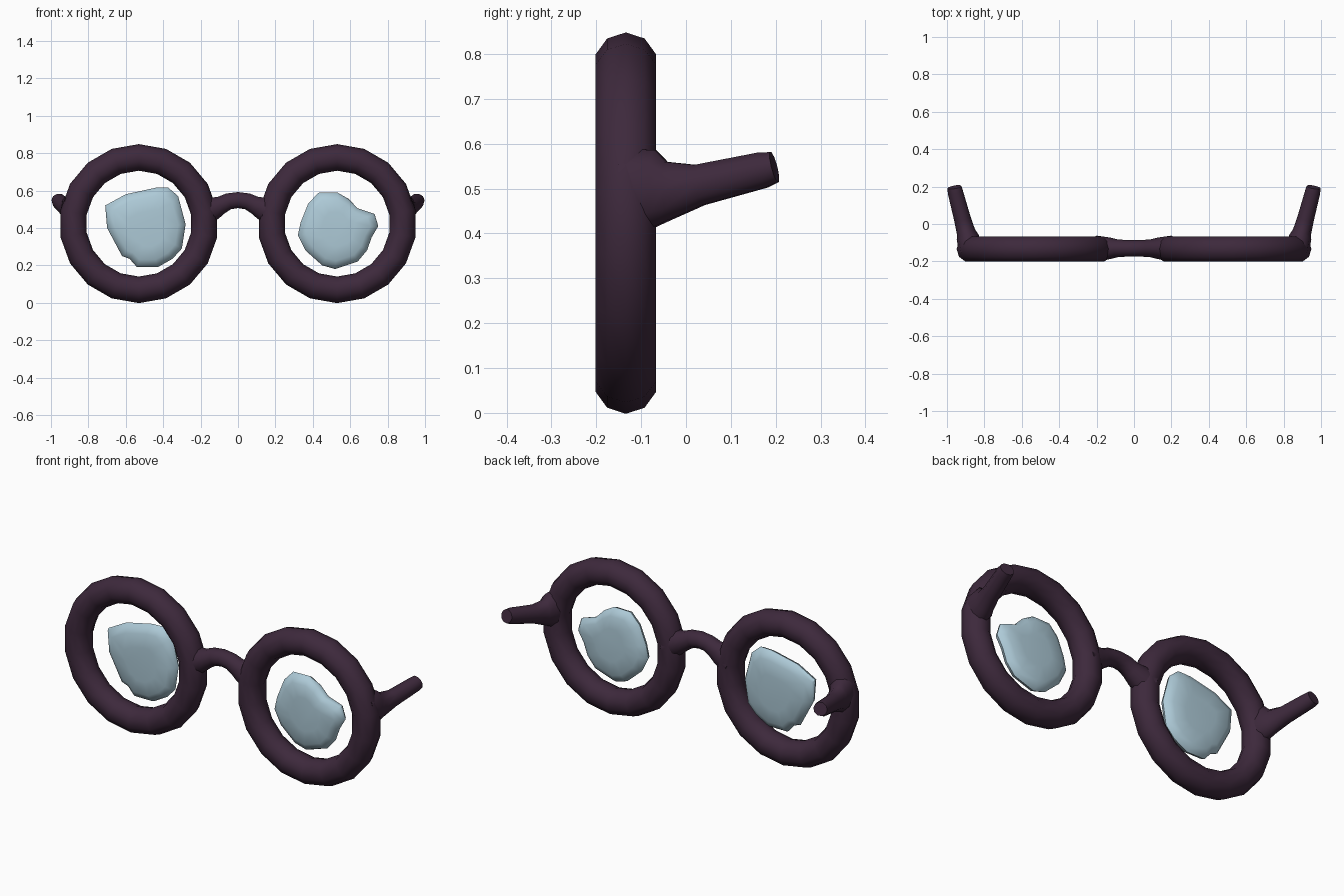
import bpy, bmesh, math
from mathutils import Vector

cube = bpy.data.objects.get("Cube")
if cube:
    bpy.data.objects.remove(cube, do_unlink=True)


def material(name, rgb, rough):
    m = bpy.data.materials.new(name)
    m.use_nodes = True
    m.diffuse_color = (*rgb, 1)
    bsdf = m.node_tree.nodes["Principled BSDF"]
    bsdf.inputs["Base Color"].default_value = (*rgb, 1)
    bsdf.inputs["Roughness"].default_value = rough
    return m


FRAME = material("dark plum frame", (0.047, 0.022, 0.045), 0.6)
GLASS = material("pale blue lens", (0.42, 0.59, 0.68), 0.5)
EYE_X, EYE_Z, MID_Y = 0.53, 0.423, -0.134


def loft(name, rings, mat, angle):
    """Skin a list of point rings, closing both ends."""
    bm = bmesh.new()
    rows = [[bm.verts.new(p) for p in ring] for ring in rings]
    n = len(rows[0])
    for a, b in zip(rows, rows[1:]):
        for i in range(n):
            j = (i + 1) % n
            bm.faces.new((a[i], a[j], b[j], b[i]))
    bm.faces.new(rows[0])
    bm.faces.new(rows[-1])
    bmesh.ops.recalc_face_normals(bm, faces=bm.faces)
    mesh = bpy.data.meshes.new(name)
    bm.to_mesh(mesh)
    bm.free()
    ob = bpy.data.objects.new(name, mesh)
    bpy.context.collection.objects.link(ob)
    finish(ob, mat, angle)
    return ob


def finish(ob, mat, angle):
    ob.data.materials.clear()
    ob.data.materials.append(mat)
    bpy.ops.object.select_all(action='DESELECT')
    ob.select_set(True)
    bpy.context.view_layer.objects.active = ob
    bpy.ops.object.shade_smooth_by_angle(angle=math.radians(angle))


def tube(name, stations, sides=10):
    """Tube through (centre, half width, half height) stations."""
    pts = [Vector(s[0]) for s in stations]
    rings = []
    for k, (_, w, h) in enumerate(stations):
        d = (pts[min(k + 1, len(pts) - 1)] - pts[max(k - 1, 0)]).normalized()
        side = d.cross(Vector((0, 0, 1))).normalized()
        up = side.cross(d)
        turns = [math.tau * i / sides for i in range(sides)]
        rings.append([pts[k] + side * w * math.cos(t) + up * h * math.sin(t)
                      for t in turns])
    return loft(name, rings, FRAME, 50)


# Round rims and side arms
for s, side in ((1, "left"), (-1, "right")):
    bpy.ops.mesh.primitive_torus_add(
        major_segments=18, minor_segments=10, major_radius=0.354,
        minor_radius=0.071, location=(s * EYE_X, MID_Y, EYE_Z),
        rotation=(math.pi / 2, math.radians(10), 0))
    rim = bpy.context.object
    rim.name = side + "_rim"
    finish(rim, FRAME, 60)

    tube(side + "_arm", [
        ((s * 0.878, -0.14, 0.495), 0.06, 0.10),
        ((s * 0.889, -0.07, 0.500), 0.06, 0.09),
        ((s * 0.899, -0.04, 0.495), 0.05, 0.068),
        ((s * 0.918, 0.03, 0.508), 0.045, 0.048),
        ((s * 0.955, 0.17, 0.541), 0.041, 0.042),
        ((s * 0.960, 0.197, 0.548), 0.038, 0.036),
    ])

# Arched bridge, flaring into the rims
half = [(0.20, 0.475, 0.068, 0.075), (0.13, 0.505, 0.058, 0.065),
        (0.09, 0.522, 0.048, 0.050), (0.05, 0.542, 0.045, 0.046)]
left = [((x, MID_Y + 0.004, z), w, h) for x, z, w, h in half]
right = [((-p[0], p[1], p[2]), w, h) for p, w, h in reversed(left)]
tube("bridge", left + [((0, MID_Y + 0.004, 0.549), 0.045, 0.045)] + right)


# Irregular, pebble-like lenses
def lens(name, outline, y):
    cx = sum(p[0] for p in outline) / len(outline)
    cz = sum(p[1] for p in outline) / len(outline)
    layers = [(0.45, -0.042), (0.8, -0.036), (0.96, -0.016), (1, 0.004),
              (0.95, 0.02), (0.8, 0.036), (0.45, 0.042)]
    loft(name, [[(cx + (x - cx) * f, y + dy, cz + (z - cz) * f)
                 for x, z in outline] for f, dy in layers], GLASS, 45)


lens("right_lens", [
    (-0.71, 0.52), (-0.60, 0.58), (-0.44, 0.615), (-0.375, 0.617),
    (-0.32, 0.57), (-0.28, 0.42), (-0.30, 0.29), (-0.35, 0.235),
    (-0.43, 0.19), (-0.54, 0.19), (-0.58, 0.235), (-0.62, 0.25),
    (-0.70, 0.40)], MID_Y + 0.012)
lens("left_lens", [
    (0.43, 0.588), (0.53, 0.59), (0.59, 0.556), (0.64, 0.505),
    (0.73, 0.475), (0.75, 0.41), (0.715, 0.35), (0.69, 0.28),
    (0.64, 0.22), (0.52, 0.18), (0.45, 0.20), (0.36, 0.28),
    (0.32, 0.36), (0.335, 0.43), (0.375, 0.53)], MID_Y)
